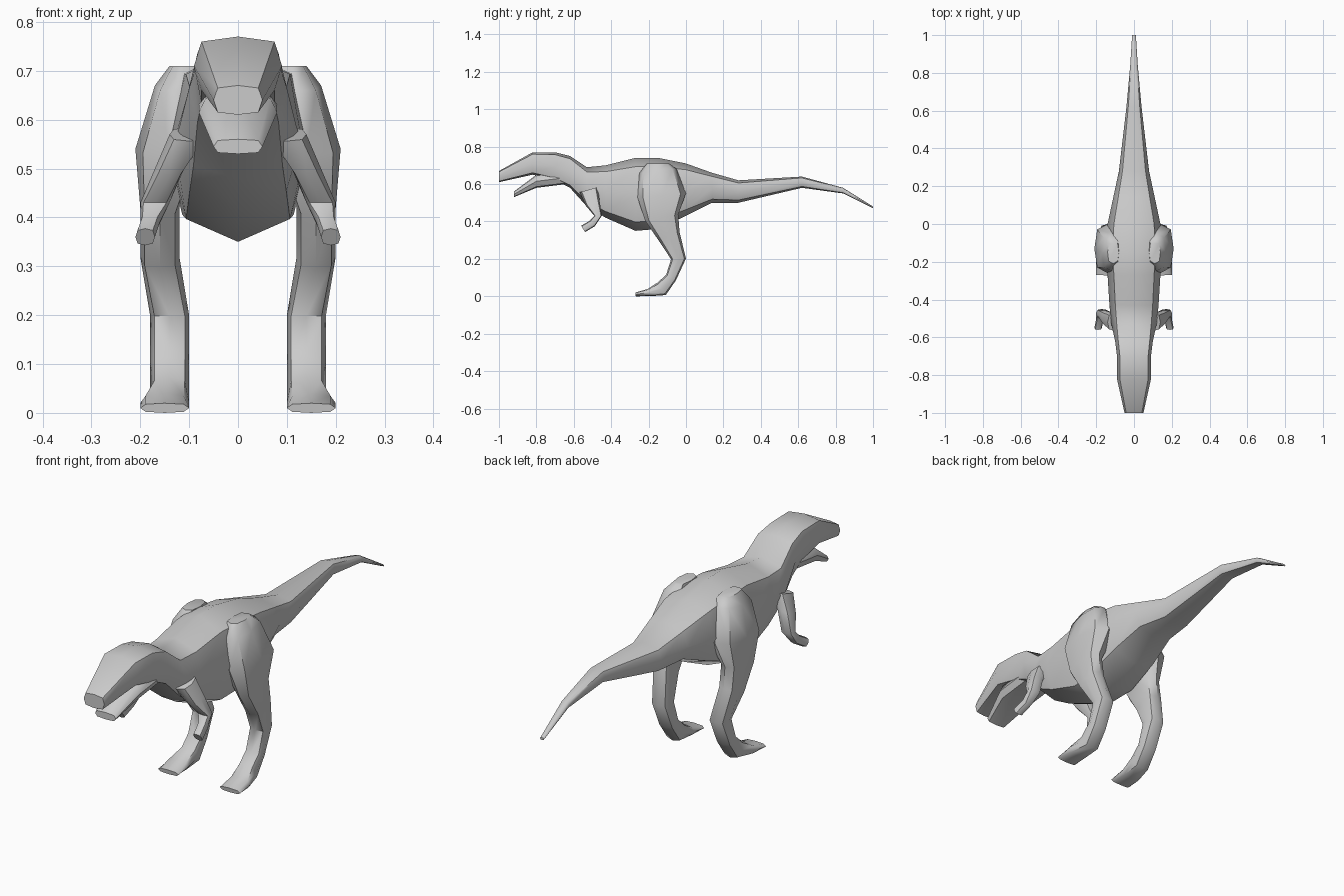
import bpy
import bmesh
from math import radians
from mathutils import Vector

if "Cube" in bpy.data.objects:
    bpy.data.objects.remove(bpy.data.objects["Cube"], do_unlink=True)

skin = bpy.data.materials.new("grey skin")
skin.use_nodes = True
grey = (.6, .6, .6, 1)
skin.diffuse_color = grey
skin.node_tree.nodes["Principled BSDF"].inputs["Base Color"].default_value = grey


def octagon(centre, deep, across, boxiness):
    """Eight-sided section; boxiness pushes the diagonal corners outwards."""
    side = Vector((across, 0, 0))
    diagonal_a = (side + deep) * boxiness
    diagonal_b = (side - deep) * boxiness
    spokes = [deep, diagonal_a, side, diagonal_b]
    spokes += [-spoke for spoke in spokes]
    return [centre + spoke for spoke in spokes]


def skin_sections(name, sections):
    """Join a chain of sections into one closed, smooth surface."""
    bm = bmesh.new()
    rings = [[bm.verts.new(point) for point in section] for section in sections]
    for ring, following in zip(rings, rings[1:]):
        for i in range(len(ring)):
            bm.faces.new((ring[i - 1], ring[i], following[i], following[i - 1]))
    bm.faces.new(rings[0])
    bm.faces.new(rings[-1])
    bmesh.ops.recalc_face_normals(bm, faces=bm.faces)
    mesh = bpy.data.meshes.new(name)
    bm.to_mesh(mesh)
    bm.free()
    mesh.materials.append(skin)
    part = bpy.data.objects.new(name, mesh)
    bpy.context.collection.objects.link(part)
    bpy.ops.object.select_all(action="DESELECT")
    part.select_set(True)
    bpy.context.view_layer.objects.active = part
    bpy.ops.object.shade_smooth_by_angle(angle=radians(50))
    return part


def trunk(name, profile):
    """Upright sections along y, each given as y, top, bottom, half width."""
    sections = []
    for y, top, bottom, width in profile:
        centre = Vector((0, y, (top + bottom) / 2))
        deep = Vector((0, 0, (top - bottom) / 2))
        boxiness = .83 if y < -.6 else .76
        sections.append(octagon(centre, deep, width, boxiness))
    return skin_sections(name, sections)


def limb(name, path):
    """Mirrored pair; sections square to a path of centre, half width, half depth."""
    centres = [Vector(step[:3]) for step in path]
    sections = []
    for i, (centre, step) in enumerate(zip(centres, path)):
        before = centres[max(i - 1, 0)]
        after = centres[min(i + 1, len(path) - 1)]
        along = after - before
        deep = Vector((0, -along.z, along.y)).normalized() * step[4]
        sections.append(octagon(centre, deep, step[3], .78))
    part = skin_sections(name, sections)
    part.modifiers.new("Mirror", "MIRROR")
    return part


# Tail, torso, neck and upper head in one run
trunk("body", [
    (1, .48, .47, .01),
    (.84, .58, .55, .02),
    (.62, .64, .58, .04),
    (.28, .62, .5, .08),
    (.14, .66, .5, .11),
    (0, .71, .43, .14),
    (-.15, .74, .36, .15),
    (-.27, .74, .35, .14),
    (-.43, .7, .42, .13),
    (-.53, .69, .48, .12),
    (-.62, .75, .58, .1),
    (-.7, .77, .62, .09),
    (-.82, .77, .65, .09),
    (-1, .67, .61, .05),
])

# Lower jaw, hinged inside the neck
trunk("lower_jaw", [
    (-.64, .67, .6, .08),
    (-.8, .65, .58, .08),
    (-.92, .56, .53, .05),
])

# Hip, thigh, knee, ankle and flat foot
limb("leg", [
    (.11, -.15, .71, .03, .06),
    (.12, -.15, .67, .05, .1),
    (.14, -.13, .54, .07, .13),
    (.16, -.13, .42, .04, .09),
    (.16, -.09, .32, .04, .06),
    (.14, -.04, .2, .04, .04),
    (.14, -.08, .1, .04, .03),
    (.14, -.13, .04, .04, .04),
    (.15, -.2, .02, .05, .02),
    (.15, -.27, .01, .05, .01),
])

# Small bent arm with a blunt hand
limb("arm", [
    (.1, -.52, .57, .04, .05),
    (.14, -.5, .5, .03, .04),
    (.17, -.47, .43, .03, .02),
    (.18, -.5, .39, .02, .02),
    (.19, -.55, .36, .02, .02),
])
